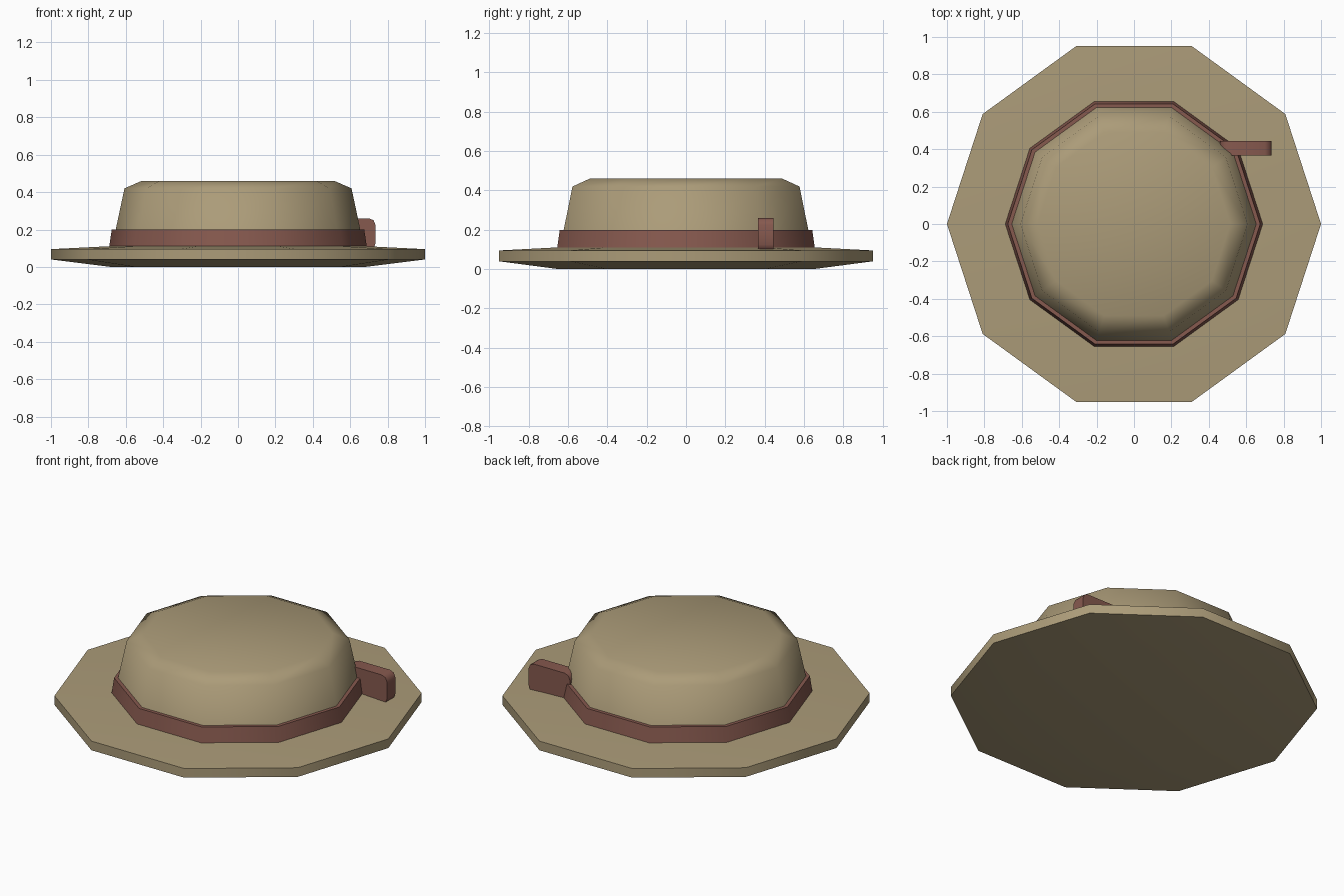
import bpy, bmesh, math

if "Cube" in bpy.data.objects:
    bpy.data.objects.remove(bpy.data.objects["Cube"])

SIDES = 10


def material(name, rgb):
    m = bpy.data.materials.new(name)
    m.diffuse_color = (*rgb, 1)
    m.use_nodes = True
    m.node_tree.nodes["Principled BSDF"].inputs["Base Color"].default_value = m.diffuse_color
    return m


def finish(name, bm, mat, angle):
    bmesh.ops.recalc_face_normals(bm, faces=bm.faces)
    mesh = bpy.data.meshes.new(name)
    bm.to_mesh(mesh)
    bm.free()
    obj = bpy.data.objects.new(name, mesh)
    bpy.context.collection.objects.link(obj)
    mesh.materials.append(mat)
    bpy.ops.object.select_all(action='DESELECT')
    obj.select_set(True)
    bpy.context.view_layer.objects.active = obj
    bpy.ops.object.shade_smooth_by_angle(angle=math.radians(angle))
    return obj


def lathe(name, profile, mat, closed=False, angle=60):
    """Ten-sided turned solid from (radius, z) points; capped unless closed into a ring."""
    bm = bmesh.new()
    rings = [[bm.verts.new((r * math.cos(i * math.tau / SIDES),
                            r * math.sin(i * math.tau / SIDES), z))
              for i in range(SIDES)] for r, z in profile]
    pairs = list(zip(rings, rings[1:]))
    if closed:
        pairs.append((rings[-1], rings[0]))
    else:
        bm.faces.new(rings[0])
        bm.faces.new(rings[-1])
    for a, b in pairs:
        for i in range(SIDES):
            j = (i + 1) % SIDES
            bm.faces.new((a[i], a[j], b[j], b[i]))
    return finish(name, bm, mat, angle)


straw = material("straw", (0.41, 0.33, 0.19))
ribbon = material("ribbon", (0.24, 0.10, 0.077))

# Brim: flat underside, thin outer rim, gently sloping top
lathe("brim", [(0.68, 0.0), (1.0, 0.04), (1.0, 0.095), (0.66, 0.112)], straw)

# Crown: tapered wall with a chamfered shoulder
lathe("crown", [(0.675, 0.10), (0.607, 0.42), (0.515, 0.46)], straw)

# Hat band: ring around the base of the crown
lathe("hat_band", [(0.69, 0.10), (0.675, 0.20), (0.645, 0.20), (0.66, 0.10)],
      ribbon, closed=True, angle=50)

# Ribbon tab: upright plate with rounded corners
x0, x1, y0, y1, z0, z1, r = 0.46, 0.735, 0.365, 0.445, 0.09, 0.26, 0.035
bm = bmesh.new()
outline = []
for cx, cz, start in ((x1 - r, z1 - r, 0), (x0 + r, z1 - r, 90),
                      (x0 + r, z0 + r, 180), (x1 - r, z0 + r, 270)):
    for step in (0, 45, 90):
        t = math.radians(start + step)
        outline.append(bm.verts.new((cx + r * math.cos(t), y0, cz + r * math.sin(t))))
face = bm.faces.new(outline)
extruded = bmesh.ops.extrude_face_region(bm, geom=[face], use_keep_orig=True)
bmesh.ops.translate(bm, vec=(0, y1 - y0, 0),
                    verts=[v for v in extruded["geom"] if isinstance(v, bmesh.types.BMVert)])
finish("ribbon_tab", bm, ribbon, 50)
